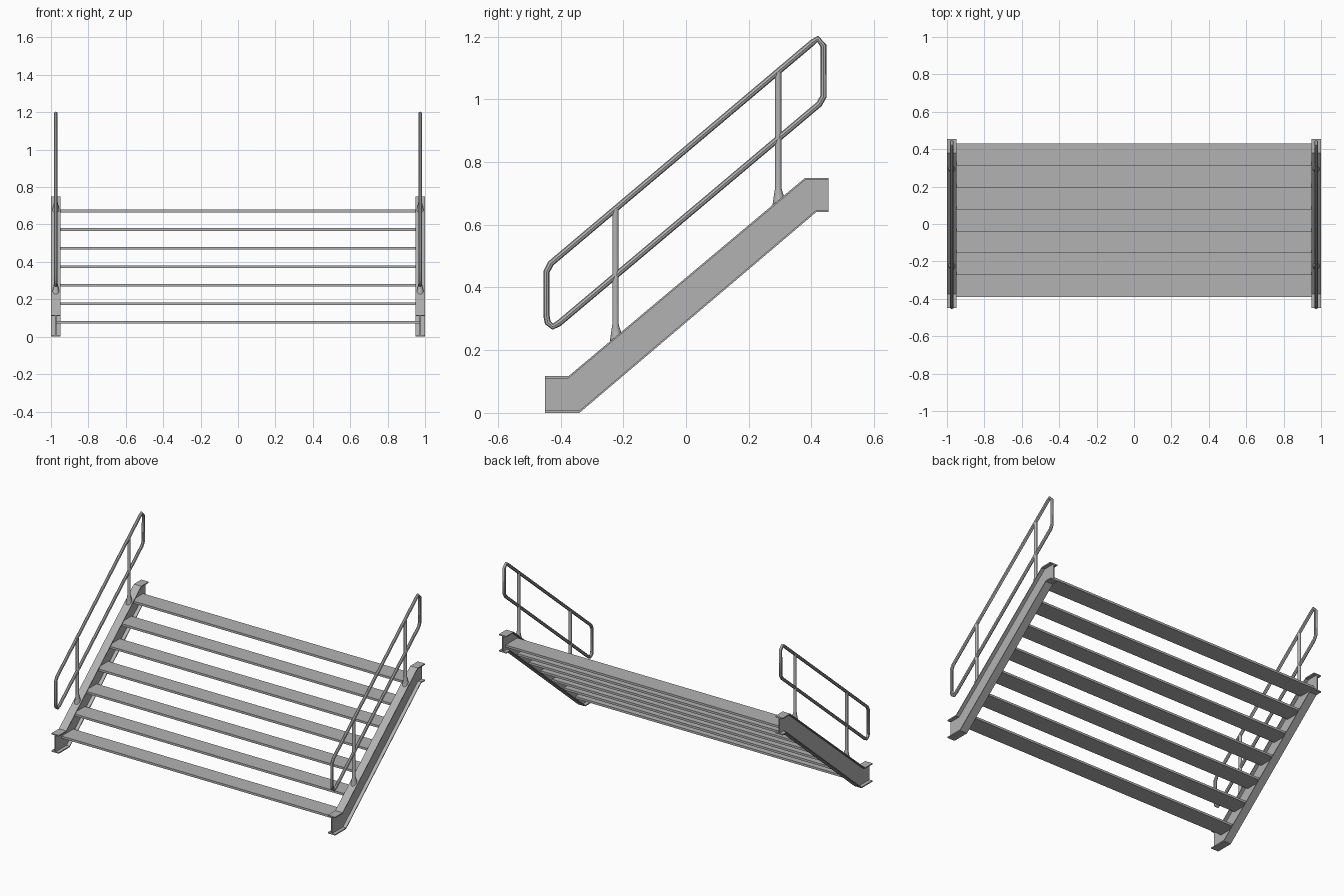
import bpy, bmesh, math

cube = bpy.data.objects.get("Cube")
if cube:
    bpy.data.objects.remove(cube)

steel = bpy.data.materials.new("grey_steel")
steel.use_nodes = True
GREY = (0.45, 0.45, 0.45, 1)
steel.diffuse_color = GREY
steel.node_tree.nodes["Principled BSDF"].inputs["Base Color"].default_value = GREY

BEAM_X = 0.974
HALF_FLANGE = 0.026
HALF_WEB = 0.004
FLANGE = 0.007
TOP = [(-0.45, 0.117), (-0.375, 0.117), (0.38, 0.75), (0.455, 0.75)]
BOTTOM = [(-0.45, 0.0), (-0.34, 0.0), (0.415, 0.64), (0.455, 0.64)]
SLOPE = (TOP[2][1] - TOP[1][1]) / (TOP[2][0] - TOP[1][0])


def finish(name, bm):
    bmesh.ops.recalc_face_normals(bm, faces=bm.faces)
    mesh = bpy.data.meshes.new(name)
    bm.to_mesh(mesh)
    bm.free()
    mesh.materials.append(steel)
    obj = bpy.data.objects.new(name, mesh)
    bpy.context.collection.objects.link(obj)
    return obj


def smooth(obj):
    bpy.ops.object.select_all(action="DESELECT")
    obj.select_set(True)
    bpy.context.view_layer.objects.active = obj
    bpy.ops.object.shade_smooth_by_angle(angle=math.radians(40))


def prism(bm, outline, x0, x1):
    """Side outline in (y, z), extruded from x0 to x1."""
    a = [bm.verts.new((x0, y, z)) for y, z in outline]
    b = [bm.verts.new((x1, y, z)) for y, z in outline]
    bm.faces.new(a)
    bm.faces.new(b[::-1])
    for i in range(len(a)):
        j = (i + 1) % len(a)
        bm.faces.new((a[i], b[i], b[j], a[j]))


def shifted(path, dz):
    return [(y, z + dz) for y, z in path]


def stringer(name, x):
    """Cranked I-beam: a web between two flanges."""
    bm = bmesh.new()
    low, high = shifted(BOTTOM, FLANGE), shifted(TOP, -FLANGE)
    prism(bm, high + low[::-1], x - HALF_WEB, x + HALF_WEB)
    for upper, lower in ((TOP, high), (low, BOTTOM)):
        prism(bm, upper + lower[::-1], x - HALF_FLANGE, x + HALF_FLANGE)
    finish(name, bm)


def handrail(name, x):
    """Closed tube loop with chamfered bends."""
    loop = [(-0.445, 0.31), (-0.445, 0.45), (-0.431, 0.477), (0.403, 1.181),
            (0.42, 1.193), (0.439, 1.17), (0.439, 1.01), (0.425, 0.985),
            (-0.405, 0.286), (-0.425, 0.275), (-0.441, 0.288)]
    curve = bpy.data.curves.new(name, "CURVE")
    curve.dimensions = "3D"
    curve.bevel_depth = 0.01
    curve.bevel_resolution = 2
    spline = curve.splines.new("POLY")
    spline.points.add(len(loop) - 1)
    for point, (y, z) in zip(spline.points, loop):
        point.co = (x, y, z, 1)
    spline.use_cyclic_u = True
    curve.materials.append(steel)
    obj = bpy.data.objects.new(name, curve)
    bpy.context.collection.objects.link(obj)
    bpy.ops.object.select_all(action="DESELECT")
    obj.select_set(True)
    bpy.context.view_layer.objects.active = obj
    bpy.ops.object.convert(target="MESH")
    smooth(bpy.context.view_layer.objects.active)


def post(name, x, y, top_z):
    """Round post with a flared foot cut to the beam's slope."""
    base = TOP[1][1] + SLOPE * (y - TOP[1][0])
    bm = bmesh.new()
    rings = []
    for radius, z in ((0.018, base), (0.01, base + 0.04), (0.01, top_z)):
        ring = []
        for k in range(12):
            a = math.tau * k / 12
            dy = radius * math.sin(a)
            lean = SLOPE * dy if z == base else 0
            ring.append(bm.verts.new((x + radius * math.cos(a), y + dy, z + lean)))
        rings.append(ring)
    for low, high in zip(rings, rings[1:]):
        for k in range(12):
            j = (k + 1) % 12
            bm.faces.new((low[k], low[j], high[j], high[k]))
    bm.faces.new(rings[0])
    bm.faces.new(rings[-1])
    smooth(finish(name, bm))


# Both sides: beam, rail loop and two posts
for side, sign in (("left", 1), ("right", -1)):
    x = sign * BEAM_X
    stringer(side + "_stringer", x)
    handrail(side + "_handrail", x)
    post(side + "_lower_post", x, -0.225, 0.65)
    post(side + "_upper_post", x, 0.294, 1.087)

# Treads spanning from web to web
for i in range(7):
    y, z = -0.39 + 0.117 * i, 0.07 + 0.0992 * i
    bm = bmesh.new()
    prism(bm, [(y, z), (y + 0.118, z), (y + 0.118, z + 0.014), (y, z + 0.014)],
          -BEAM_X, BEAM_X)
    finish("tread_%d" % (i + 1), bm)
